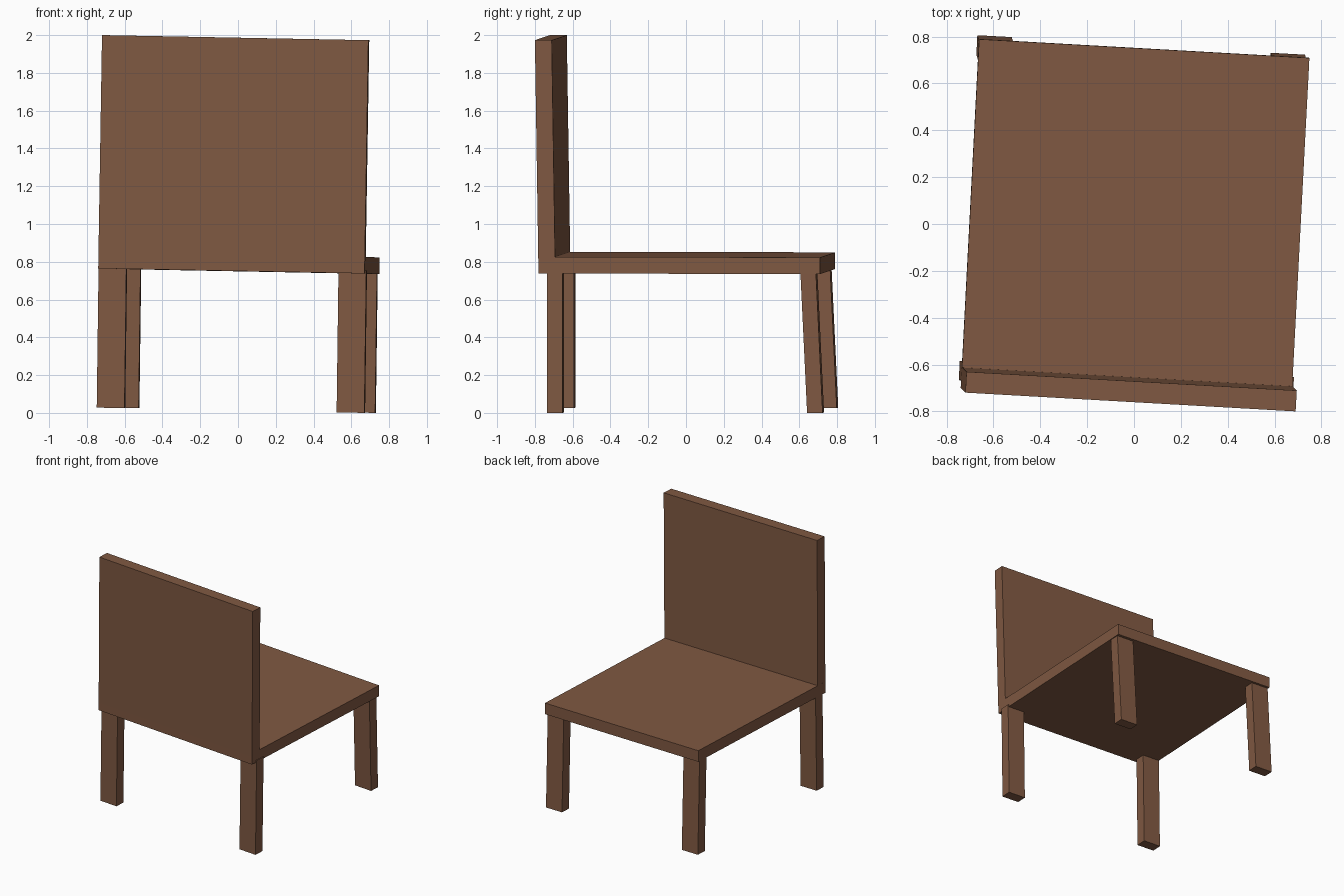
import bpy, bmesh
from mathutils import Vector

if "Cube" in bpy.data.objects:
    bpy.data.objects.remove(bpy.data.objects["Cube"])

wood = bpy.data.materials.new("brown wood")
wood.diffuse_color = (0.216, 0.100, 0.0545, 1.0)
wood.use_nodes = True
wood.node_tree.nodes["Principled BSDF"].inputs["Base Color"].default_value = wood.diffuse_color


def board(name, corner, width, depth, height):
    """Skewed box spanned by three edge vectors from its front left bottom corner."""
    bm = bmesh.new()
    bmesh.ops.create_cube(bm, size=1.0)
    c, u, v, w = map(Vector, (corner, width, depth, height))
    for vert in bm.verts:
        a, b, h = vert.co + Vector((0.5, 0.5, 0.5))
        vert.co = c + a * u + b * v + h * w
    bmesh.ops.recalc_face_normals(bm, faces=bm.faces)
    mesh = bpy.data.meshes.new(name)
    bm.to_mesh(mesh)
    bm.free()
    mesh.materials.append(wood)
    obj = bpy.data.objects.new(name, mesh)
    bpy.context.collection.objects.link(obj)
    return obj


# The whole chair is turned and tipped slightly, so edges share these directions
across = (1.41, -0.08, -0.027)

# Seat slab and the backrest standing on its front edge
board("seat", (-0.74, -0.70, 0.765), across, (0.078, 1.49, -0.003), (0.001, -0.001, 0.088))
board("backrest", (-0.739, -0.702, 0.83), across, (0.005, 0.089, 0.0), (0.019, -0.018, 1.17))

# Legs: the front pair is upright, the back pair splays outward
legs = {
    "front_left_leg": ((-0.748, -0.667, 0.028), 0.0),
    "front_right_leg": ((0.522, -0.727, 0.003), 0.0),
    "back_left_leg": ((-0.673, 0.724, 0.028), -0.036),
    "back_right_leg": ((0.579, 0.649, 0.003), -0.036),
}
for name, (foot, lean) in legs.items():
    board(name, foot, (0.147, -0.008, -0.003), (0.004, 0.082, 0.0), (0.010, lean, 0.755))
